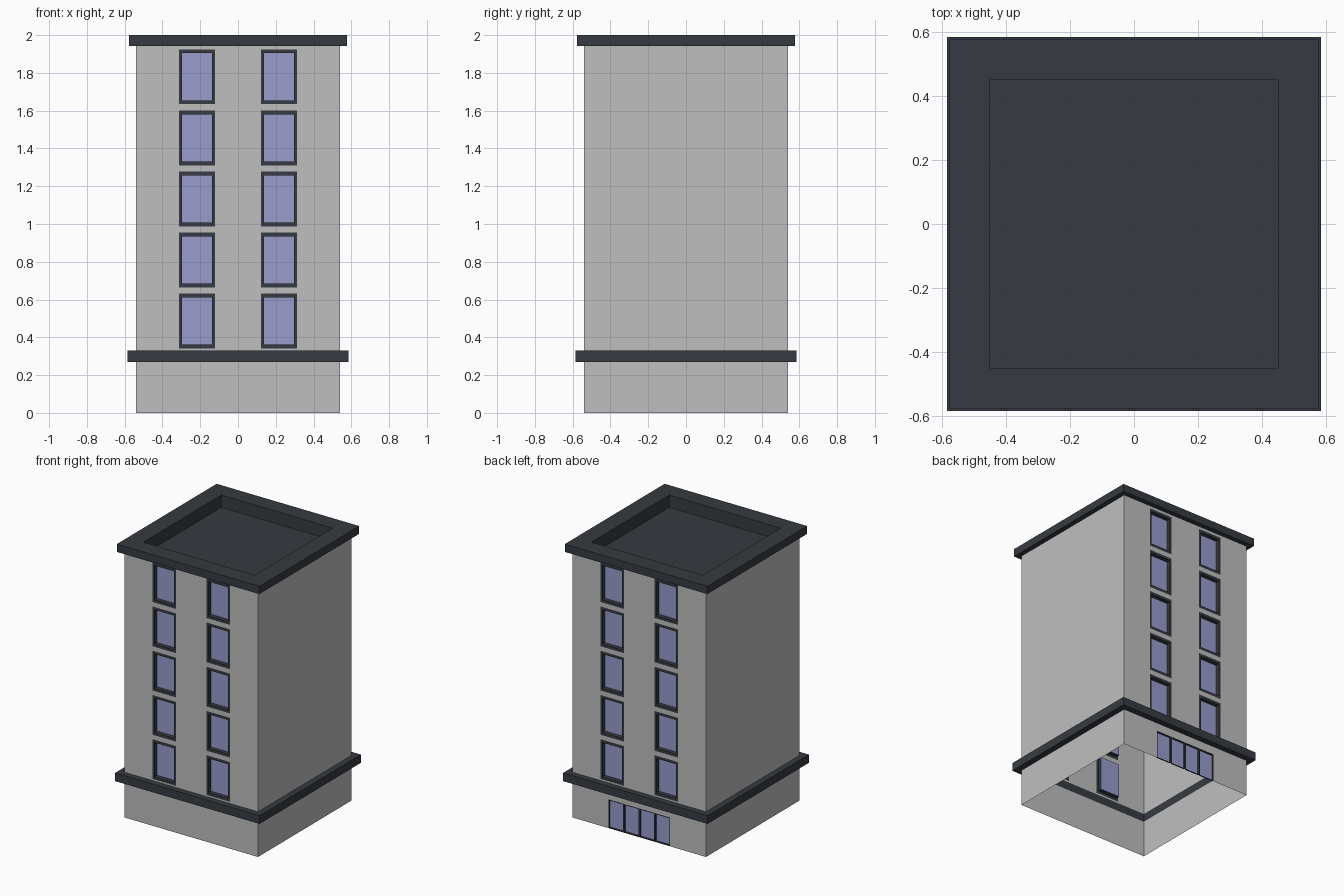
import bpy, math
from mathutils import Matrix

if "Cube" in bpy.data.objects:
    bpy.data.objects.remove(bpy.data.objects["Cube"])


def material(name, rgb):
    m = bpy.data.materials.new(name)
    m.diffuse_color = (*rgb, 1)
    m.use_nodes = True
    m.node_tree.nodes["Principled BSDF"].inputs["Base Color"].default_value = m.diffuse_color
    return m


WALL = material("wall grey", (0.52, 0.52, 0.52))
TRIM = material("dark slate", (0.037, 0.044, 0.054))
GLASS = material("lilac glass", (0.32, 0.335, 0.61))

H = 0.54                       # half width of the tower
LEDGE = (0.27, 0.33)           # ledge bottom and top
EAVE = 1.943                   # underside of the roof
WIN_X = (0.1225, 0.3125)       # window edges, mirrored in x
WIN_Z0, WIN_H, WIN_STEP = 0.342, 0.29, 0.323
DOOR_W, DOOR_H = 0.25, 0.21


def make(name, faces, mats, back=False):
    """Mesh from (points, material index) faces; back turns it to the rear."""
    verts, polys, idx, seen = [], [], [], {}
    for pts, mi in faces:
        poly = []
        for p in pts:
            key = tuple(round(c, 5) for c in p)
            if key not in seen:
                seen[key] = len(verts)
                verts.append(key)
            poly.append(seen[key])
        polys.append(poly)
        idx.append(mi)
    me = bpy.data.meshes.new(name)
    me.from_pydata(verts, [], polys)
    for m in mats:
        me.materials.append(m)
    for p, i in zip(me.polygons, idx):
        p.material_index = i
    if back:
        me.transform(Matrix.Rotation(math.pi, 4, 'Z'))
    ob = bpy.data.objects.new(name, me)
    bpy.context.collection.objects.link(ob)
    return ob


def loft(loops):
    out = []
    for a, b in zip(loops, loops[1:]):
        for i in range(4):
            j = (i + 1) % 4
            out.append(([a[i], a[j], b[j], b[i]], 0))
    return out


def square(r, z):
    return [(-r, -r, z), (r, -r, z), (r, r, z), (-r, r, z)]


def rect(x0, x1, z0, z1, y):
    return [(x0, y, z0), (x1, y, z0), (x1, y, z1), (x0, y, z1)]


def holed_wall(name, xs, zs, is_hole, back=False):
    faces = []
    for i in range(len(xs) - 1):
        for k in range(len(zs) - 1):
            if not is_hole(i, k):
                faces.append((rect(xs[i], xs[i + 1], zs[k], zs[k + 1], -H), 0))
    make(name, faces, [WALL], back)


def pane(name, x0, x1, z0, z1, bx, bz, depth, back):
    """Dark frame flush with the wall, with recessed glass."""
    inner = (x0 + bx, x1 - bx, z0 + bz, z1 - bz)
    loops = [rect(x0, x1, z0, z1, -H), rect(*inner, -H), rect(*inner, -H + depth)]
    make(name, loft(loops) + [(loops[-1], 1)], [TRIM, GLASS], back)


# Plain side walls, right and left
for side, ang in (("right", 90), ("left", -90)):
    ob = make("wall_" + side, [(rect(-H, H, 0, LEDGE[0], -H), 0),
                               (rect(-H, H, LEDGE[1], EAVE, -H), 0)], [WALL])
    ob.data.transform(Matrix.Rotation(math.radians(ang), 4, 'Z'))

# Front and back upper walls with window openings
xs = [-H, -WIN_X[1], -WIN_X[0], WIN_X[0], WIN_X[1], H]
zs = [LEDGE[1]]
for n in range(5):
    zs += [WIN_Z0 + n * WIN_STEP, WIN_Z0 + n * WIN_STEP + WIN_H]
zs.append(EAVE)
for back in (False, True):
    tag = "back" if back else "front"
    holed_wall("upper_wall_" + tag, xs, zs, lambda i, k: i in (1, 3) and k % 2 == 1, back)
    for n in range(5):
        z = WIN_Z0 + n * WIN_STEP
        for x0, x1 in (WIN_X, (-WIN_X[1], -WIN_X[0])):
            pane(f"window_{tag}", x0, x1, z, z + WIN_H, 0.016, 0.02, 0.03, back)

# Ground floor walls, with a four-pane entrance at the back
make("lower_wall_front", [(rect(-H, H, 0, LEDGE[0], -H), 0)], [WALL])
holed_wall("lower_wall_back", [-H, -DOOR_W, DOOR_W, H], [0, DOOR_H, LEDGE[0]],
           lambda i, k: i == 1 and k == 0, True)
for n in range(4):
    x = -DOOR_W + n * DOOR_W / 2
    pane("door_pane", x, x + DOOR_W / 2, 0, DOOR_H, 0.006, 0.006, 0.012, True)

# Ledge band above the ground floor
R = 0.584
make("ledge", loft([square(H, LEDGE[0]), square(R, LEDGE[0]), square(R, LEDGE[1]),
                    square(H, LEDGE[1]), square(H, LEDGE[0])]), [TRIM])

# Roof with overhanging rim and sunken deck
deck = square(0.45, 1.91)
make("roof", loft([square(H, EAVE), square(0.576, EAVE), square(0.576, 2.0),
                   square(0.45, 2.0), deck]) + [(deck, 0)], [TRIM])
